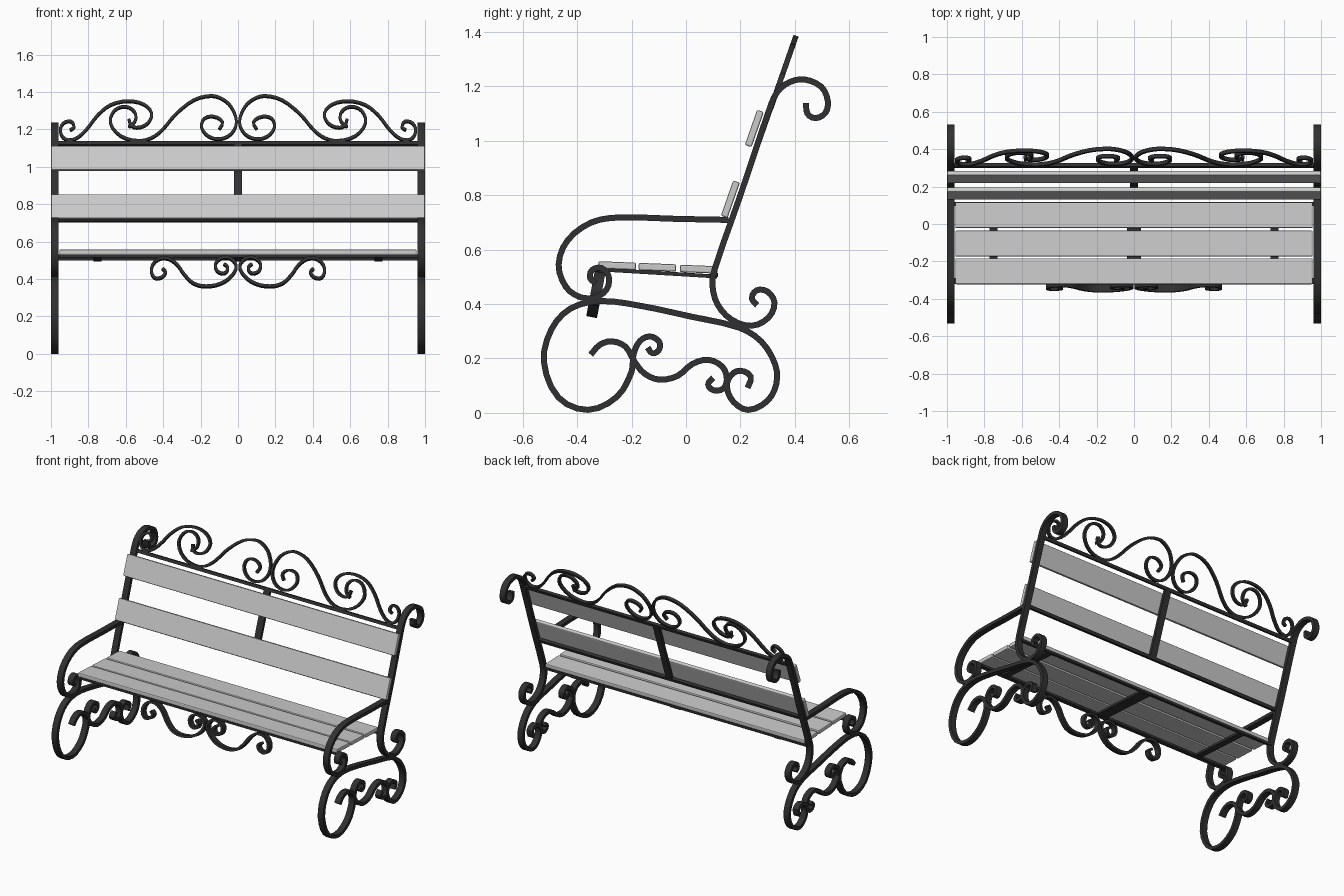
import bpy, bmesh, math
from mathutils import Vector
from mathutils.geometry import interpolate_bezier

iron = bpy.data.materials.new("dark_iron")
iron.diffuse_color = (0.03, 0.03, 0.032, 1)


def smooth_path(pts, steps=3):
    """Round 2D path through the points."""
    p = [Vector((a, b, 0)) for a, b in pts]
    n = len(p)
    tan = [(p[min(i + 1, n - 1)] - p[max(i - 1, 0)]).normalized() for i in range(n)]
    out = [p[0]]
    for i in range(n - 1):
        d = (p[i + 1] - p[i]).length / 3
        out += interpolate_bezier(p[i], p[i] + tan[i] * d, p[i + 1] - tan[i + 1] * d,
                                  p[i + 1], steps + 1)[1:]
    return out


def scroll(name, pts, origin, u, v, width, thick):
    """Flat bar bent along a path in the plane (u, v), mirrored to the other side."""
    o, u, v = Vector(origin), Vector(u), Vector(v)
    w = u.cross(v).normalized() * width / 2
    path = smooth_path(pts)
    bm = bmesh.new()
    rings = []
    for i, p in enumerate(path):
        t = path[min(i + 1, len(path) - 1)] - path[max(i - 1, 0)]
        nrm = Vector((-t.y, t.x, 0)).normalized() * thick / 2
        ring = []
        for s, side in ((1, 1), (1, -1), (-1, -1), (-1, 1)):
            q = p + nrm * s
            ring.append(bm.verts.new(o + u * q.x + v * q.y + w * side))
        rings.append(ring)
    for a, b in zip(rings, rings[1:]):
        for k in range(4):
            bm.faces.new((a[k], a[(k + 1) % 4], b[(k + 1) % 4], b[k]))
    bm.faces.new(rings[0])
    bm.faces.new(rings[-1])
    bmesh.ops.recalc_face_normals(bm, faces=bm.faces)
    me = bpy.data.meshes.new(name)
    bm.to_mesh(me)
    bm.free()
    ob = bpy.data.objects.new(name, me)
    bpy.context.collection.objects.link(ob)
    me.materials.append(iron)
    bpy.ops.object.select_all(action='DESELECT')
    ob.select_set(True)
    bpy.context.view_layer.objects.active = ob
    bpy.ops.object.shade_smooth_by_angle(angle=math.radians(35))
    mir = ob.modifiers.new("mirror", 'MIRROR')
    mir.use_mirror_merge = False
    return ob


def box(name, loc, size, tilt=0.0, bevel=0.0, mat=None):
    bpy.ops.mesh.primitive_cube_add(size=1, location=loc, rotation=(tilt, 0, 0))
    ob = bpy.context.object
    ob.name = name
    ob.scale = size
    bpy.ops.object.transform_apply(location=False, rotation=False, scale=True)
    if mat:
        ob.data.materials.append(mat)
    if bevel:
        b = ob.modifiers.new("bevel", 'BEVEL')
        b.width, b.segments = bevel, 2
    return ob


# Side frames: coordinates are (y, z)
base = [(-.141, .24), (-.123, .219), (-.099, .232), (-.099, .262), (-.134, .281), (-.171, .262),
        (-.193, .214), (-.2, .151), (-.254, .059), (-.361, .011), (-.469, .057), (-.522, .188),
        (-.495, .306), (-.425, .383), (-.317, .411), (-.171, .394), (.013, .355), (.196, .313),
        (.277, .262), (.328, .177), (.332, .107), (.299, .044), (.229, .011), (.174, .041),
        (.15, .096), (.165, .138), (.2, .155), (.238, .133), (.226, .092)]
wave = [(-.35, .214), (-.317, .25), (-.273, .263), (-.222, .243), (-.189, .188), (-.152, .144),
        (-.097, .122), (-.031, .136), (.024, .18), (.083, .195), (.134, .169), (.15, .125),
        (.138, .09), (.102, .083), (.081, .105), (.1, .129)]
arm = [(.156, .709), (-.04, .713), (-.244, .718), (-.347, .7), (-.435, .634), (-.468, .545),
       (-.442, .464), (-.391, .426), (-.336, .424), (-.292, .453), (-.284, .501), (-.31, .532),
       (-.345, .525), (-.352, .494), (-.33, .476)]
back = [(.441, 1.139), (.446, 1.1), (.475, 1.083), (.512, 1.102), (.521, 1.146), (.497, 1.198),
        (.435, 1.225), (.38, 1.215), (.335, 1.179), (.307, 1.117), (.2, .8), (.106, .53),
        (.097, .47), (.116, .398), (.167, .343), (.24, .32), (.303, .35), (.325, .405),
        (.299, .446), (.259, .45), (.242, .42), (.262, .396)]
for name, pts in (("base_scroll", base), ("base_wave", wave),
                  ("arm_rest", arm), ("back_upright", back)):
    scroll(name, pts, (.98, 0, 0), (0, 1, 0), (0, 0, 1), .04, .022)

# Crest scrolls on the leaning back: coordinates are (x, z)
LEAN = .35


def back_y(z):
    return .105 + LEAN * (z - .53)


crest_inner = [(.1, 1.2), (.083, 1.238), (.128, 1.267), (.18, 1.257), (.195, 1.211), (.16, 1.163),
               (.1, 1.147), (.037, 1.174), (.008, 1.24), (.037, 1.32), (.086, 1.362), (.144, 1.378),
               (.235, 1.356), (.332, 1.281), (.406, 1.195), (.465, 1.152), (.535, 1.138),
               (.626, 1.163), (.682, 1.233), (.66, 1.3), (.6, 1.32), (.552, 1.291),
               (.55, 1.243), (.585, 1.212)]
crest_outer = [(.583, 1.254), (.57, 1.218), (.53, 1.209), (.481, 1.233), (.462, 1.286),
               (.505, 1.333), (.588, 1.35), (.68, 1.33), (.75, 1.275), (.813, 1.195), (.872, 1.147),
               (.925, 1.147), (.95, 1.19), (.934, 1.231), (.893, 1.241), (.877, 1.211), (.898, 1.195)]
for name, pts in (("crest_scroll_inner", crest_inner), ("crest_scroll_outer", crest_outer)):
    scroll(name, pts, (0, back_y(0), 0), (1, 0, 0), (0, LEAN, 1), .02, .015)

# Apron scroll under the seat front
apron = [(.405, .455), (.387, .435), (.41, .407), (.448, .407), (.463, .455), (.43, .502),
         (.375, .508), (.325, .475), (.285, .42), (.235, .374), (.17, .36), (.09, .375),
         (.03, .42), (.01, .47), (.04, .508), (.08, .513), (.118, .485), (.112, .442),
         (.072, .43), (.055, .46), (.075, .48)]
scroll("apron_scroll", apron, (0, -.314 - .187 * .527, 0), (1, 0, 0), (0, .187, 1), .04, .016)

# Back rails, centre bar and slats
lean = -math.atan(LEAN)
for z in (.715, 1.125):
    box("back_rail", (0, back_y(z), z), (1.95, .02, .02), lean, mat=iron)
box("back_centre_bar", (0, back_y(.92), .92), (.045, .018, .44), lean, mat=iron)
for y, z in ((.163, .785), (.251, 1.045)):
    box("back_slat", (0, y, z), (2, .026, .137), lean, .006)

# Seat slats, cross bars and rails
for y, z in ((-.253, .541), (-.105, .535), (.047, .528)):
    box("seat_slat", (0, y, z), (1.91, .138, .027), -.04, .006)
for x, w in ((-.75, .043), (0, .075), (.75, .043)):
    box("seat_cross_bar", (x, -.1, .514), (w, .43, .014), -.06, mat=iron)
box("seat_back_rail", (0, .107, .507), (1.95, .02, .016), -.04, mat=iron)
box("seat_front_rail", (0, -.305, .522), (1.95, .03, .014), -.04, mat=iron)
